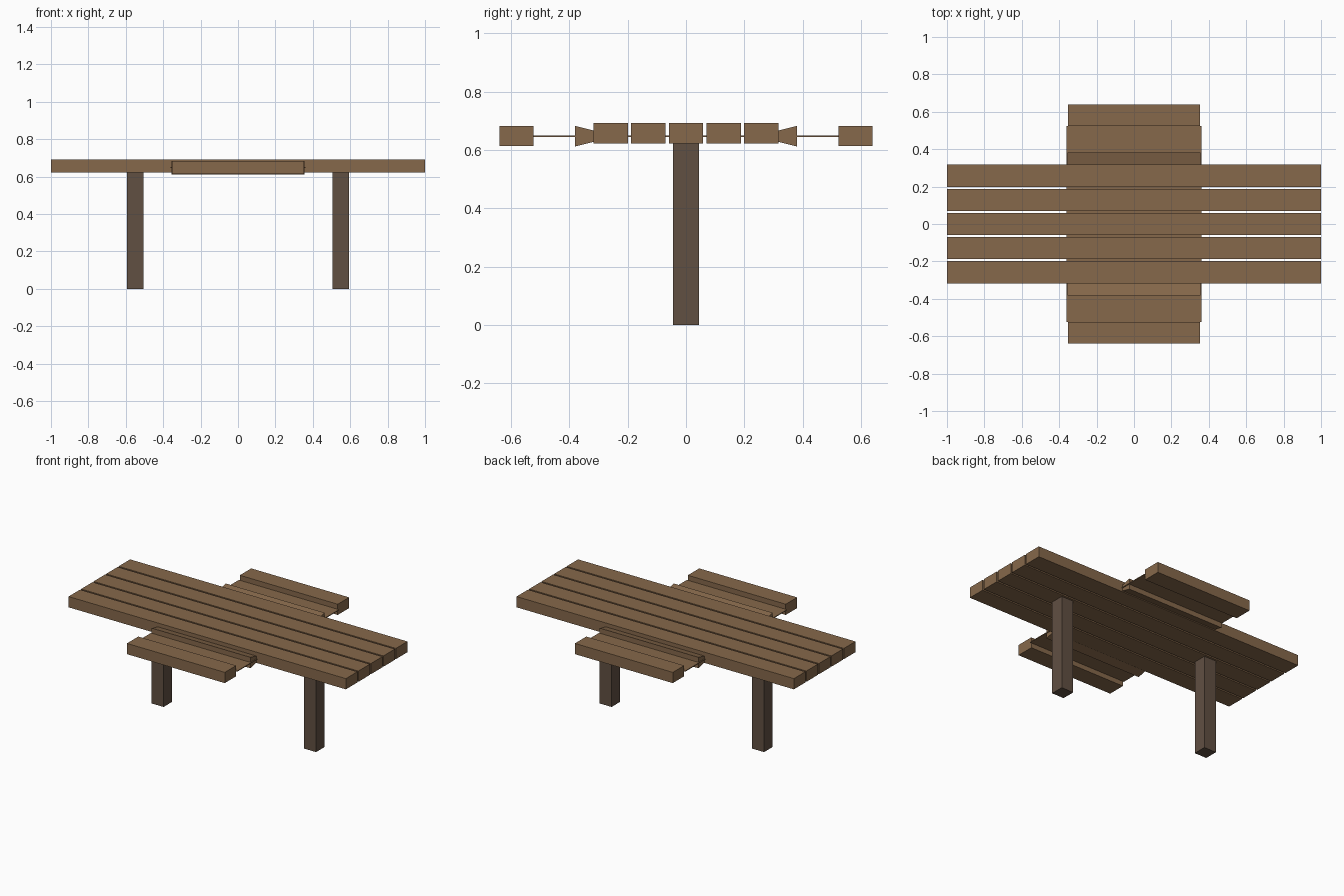
import bpy, bmesh

if "Cube" in bpy.data.objects:
    bpy.data.objects.remove(bpy.data.objects["Cube"])


def material(name, rgb):
    m = bpy.data.materials.new(name)
    m.diffuse_color = (*rgb, 1)
    m.use_nodes = True
    m.node_tree.nodes["Principled BSDF"].inputs["Base Color"].default_value = m.diffuse_color
    return m


wood = material("brown_wood", (0.24, 0.14, 0.07))
dark_wood = material("dark_wood", (0.12, 0.08, 0.055))


def extrude_profile(name, profile, x0, x1, mat):
    """Extrude a closed (y, z) profile along x."""
    bm = bmesh.new()
    face = bm.faces.new([bm.verts.new((x0, y, z)) for y, z in profile])
    new = bmesh.ops.extrude_face_region(bm, geom=[face])["geom"]
    verts = [g for g in new if isinstance(g, bmesh.types.BMVert)]
    bmesh.ops.translate(bm, vec=(x1 - x0, 0, 0), verts=verts)
    bmesh.ops.recalc_face_normals(bm, faces=bm.faces)
    mesh = bpy.data.meshes.new(name)
    bm.to_mesh(mesh)
    bm.free()
    mesh.materials.append(mat)
    ob = bpy.data.objects.new(name, mesh)
    bpy.context.collection.objects.link(ob)
    return ob


def box(name, x0, x1, y0, y1, z0, z1, mat):
    return extrude_profile(name, [(y0, z0), (y1, z0), (y1, z1), (y0, z1)], x0, x1, mat)


# Table top planks
for i in range(-2, 3):
    y = i * 0.129
    box(f"top_plank_{i + 3}", -1, 1, y - 0.059, y + 0.059, 0.622, 0.692, wood)

# Two square legs
for side, x in (("left", -0.55), ("right", 0.55)):
    box(f"{side}_leg", x - 0.044, x + 0.044, -0.044, 0.044, 0, 0.623, dark_wood)

# Thin sheet running through the top and joining both benches
box("bench_sheet", -0.361, 0.361, -0.525, 0.525, 0.645, 0.650, wood)

# Bench planks and the tapered wedges beside the table
for side, s in (("front", -1), ("back", 1)):
    box(f"{side}_bench_plank", -0.353, 0.353, s * 0.523, s * 0.64, 0.613, 0.683, wood)
    wedge = [(s * 0.25, 0.645), (s * 0.381, 0.612), (s * 0.381, 0.683), (s * 0.25, 0.650)]
    extrude_profile(f"{side}_wedge", wedge, -0.356, 0.356, wood)
